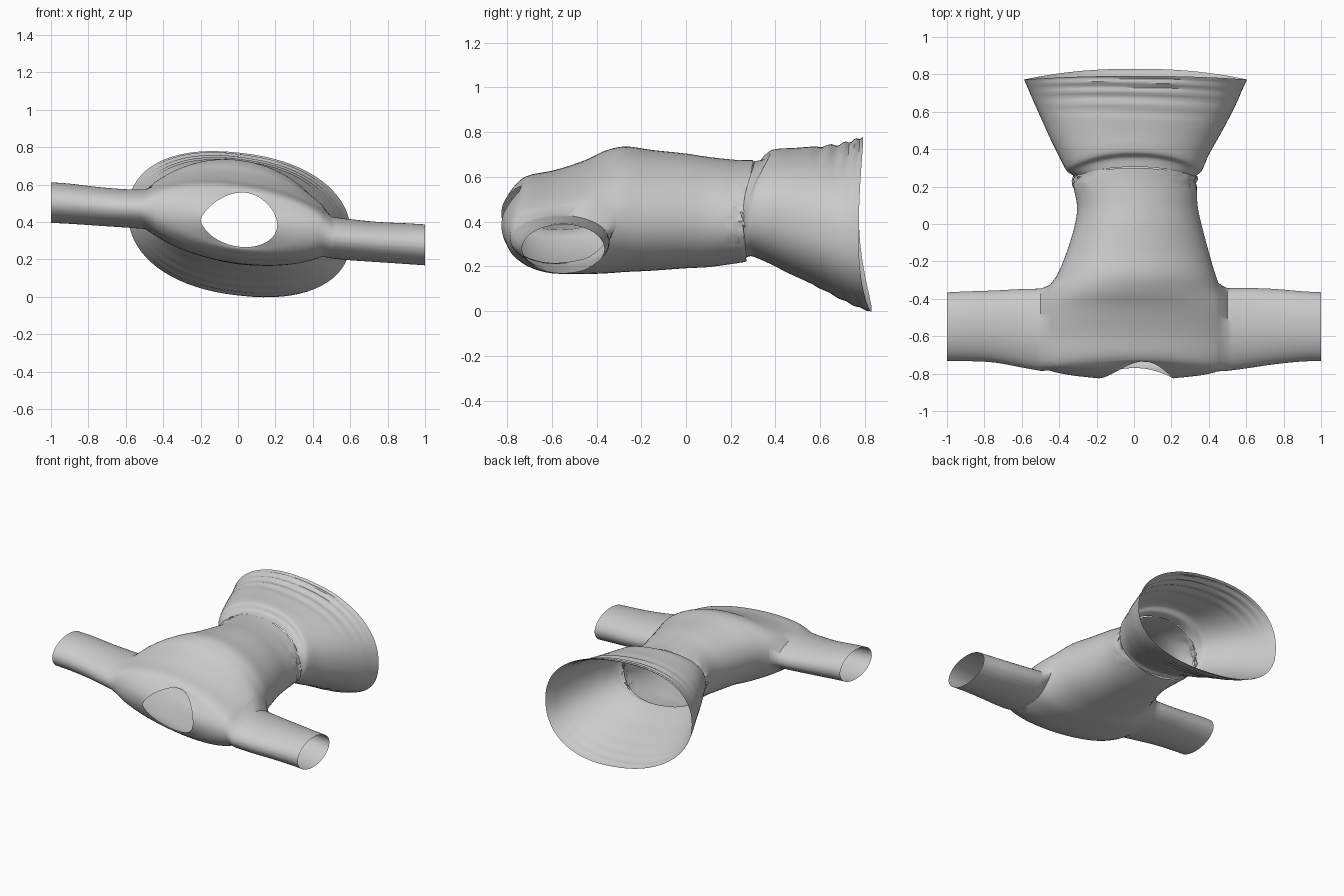
import bpy, bmesh, math, random
from mathutils import Vector

if "Cube" in bpy.data.objects:
    bpy.data.objects.remove(bpy.data.objects["Cube"])

random.seed(4)
SEG = 72


def smooth_rows(rows, n):
    """Catmull-Rom interpolation of section rows, n steps per span."""
    out = []
    for i in range(len(rows) - 1):
        a, b = rows[max(i - 1, 0)], rows[i]
        c, d = rows[i + 1], rows[min(i + 2, len(rows) - 1)]
        for s in range(n):
            t = s / n
            out.append([0.5 * (2 * q + (r - p) * t + (2 * p - 5 * q + 4 * r - w) * t * t
                               + (3 * q - p - 3 * r + w) * t ** 3)
                        for p, q, r, w in zip(a, b, c, d)])
    return out + [list(rows[-1])]


def loft(bm, rows, shear, power=2.0):
    """Rows: y, x_min, x_max, z_min, z_max, y shift at top, y shift at bottom."""
    rings = []
    for y, x0, x1, z0, z1, top, bot in rows:
        ring = []
        for i in range(SEG):
            a = 2 * math.pi * i / SEG
            c, s = math.cos(a), math.sin(a)
            u = math.copysign(abs(c) ** (2 / power), c)
            v = math.copysign(abs(s) ** (2 / power), s)
            x = (x0 + x1) / 2 + u * (x1 - x0) / 2
            z = (z0 + z1) / 2 + v * (z1 - z0) / 2 + shear * u * (x1 - x0) / 2
            ring.append(bm.verts.new((x, y + s * s * (top if s > 0 else bot), z)))
        rings.append(ring)
    for r, q in zip(rings, rings[1:]):
        for i in range(SEG):
            j = (i + 1) % SEG
            bm.faces.new((r[i], r[j], q[j], q[i]))
    return rings


def finish(bm, name):
    bmesh.ops.recalc_face_normals(bm, faces=bm.faces)
    me = bpy.data.meshes.new(name)
    bm.to_mesh(me)
    bm.free()
    ob = bpy.data.objects.new(name, me)
    bpy.context.collection.objects.link(ob)
    bpy.context.view_layer.objects.active = ob
    ob.select_set(True)
    bpy.ops.object.shade_smooth_by_angle(angle=math.radians(40))
    ob.select_set(False)


# Bodice: waist to neckline, wide enough at the shoulders to be cut for sleeves
body = [
    (0.27, -0.32, 0.33, 0.225, 0.67, 0.03, 0),
    (0.21, -0.325, 0.335, 0.215, 0.672, 0.01, 0),
    (0.10, -0.305, 0.34, 0.20, 0.685, 0, 0),
    (0.00, -0.315, 0.36, 0.195, 0.70, 0, 0),
    (-0.15, -0.36, 0.40, 0.185, 0.715, 0, 0),
    (-0.27, -0.41, 0.435, 0.18, 0.73, 0, 0),
    (-0.36, -0.475, 0.47, 0.175, 0.71, 0, 0),
    (-0.46, -0.53, 0.53, 0.175, 0.665, 0.01, 0),
    (-0.60, -0.55, 0.55, 0.18, 0.62, 0.02, 0),
    (-0.71, -0.535, 0.535, 0.205, 0.60, 0.03, 0.02),
    (-0.77, -0.49, 0.49, 0.235, 0.583, 0.05, 0.03),
    (-0.805, -0.38, 0.38, 0.255, 0.565, 0.07, 0.04),
    (-0.825, -0.205, 0.21, 0.268, 0.555, 0.09, 0.055),
]
bm = bmesh.new()
rings = loft(bm, smooth_rows(body, 5), -0.13)

# Neckline narrows towards the top
for k, ring in enumerate(rings[-10:]):
    w = (k + 1) / 10
    for v in ring:
        t = max(0, (v.co.z - 0.41) / 0.15)
        v.co.x += w * t * (0.05 - 0.22 * v.co.x)

# Crumpled gathers at the waist seam
for ring in rings[:6]:
    for v in ring:
        side = abs(v.co.x) / 0.33
        v.co.x *= 1 + random.uniform(-0.03, 0.03) * side
        v.co.y += random.uniform(-0.008, 0.008) * side

# Sleeves: cut the armholes and extrude their edges into tubes
CUT = 0.45
for sgn in (1, -1):
    bmesh.ops.bisect_plane(bm, geom=bm.verts[:] + bm.edges[:] + bm.faces[:],
                           plane_co=(sgn * CUT, 0, 0), plane_no=(sgn, 0, 0),
                           clear_outer=True)
    # stations: |x|, y_min, y_max, z_min, z_max
    if sgn > 0:
        path = [(0.50, -0.785, -0.343, 0.205, 0.428), (0.60, -0.772, -0.342, 0.195, 0.415),
                (0.75, -0.75, -0.347, 0.185, 0.40), (0.90, -0.735, -0.36, 0.175, 0.393),
                (1.00, -0.733, -0.365, 0.168, 0.387)]
    else:
        path = [(0.50, -0.785, -0.345, 0.363, 0.573), (0.60, -0.767, -0.347, 0.37, 0.575),
                (0.75, -0.74, -0.355, 0.38, 0.587), (0.90, -0.733, -0.36, 0.39, 0.605),
                (1.00, -0.733, -0.365, 0.395, 0.612)]
    edges = [e for e in bm.edges if e.is_boundary
             and all(abs(v.co.x - sgn * CUT) < 1e-4 for v in e.verts)]
    pts = [v.co for e in edges for v in e.verts]
    ys, zs = [p.y for p in pts], [p.z for p in pts]
    cy, cz = (min(ys) + max(ys)) / 2, (min(zs) + max(zs)) / 2
    hy, hz = (max(ys) - min(ys)) / 2, (max(zs) - min(zs)) / 2
    angle = {v: math.atan2((v.co.z - cz) / hz, (v.co.y - cy) / hy)
             for e in edges for v in e.verts}
    for x, y0, y1, z0, z1 in smooth_rows(path, 3):
        old_by_pos = {tuple(v.co): a for v, a in angle.items()}
        new = bmesh.ops.extrude_edge_only(bm, edges=edges)["geom"]
        edges = [g for g in new if isinstance(g, bmesh.types.BMEdge)]
        angle = {g: old_by_pos[tuple(g.co)] for g in new if isinstance(g, bmesh.types.BMVert)}
        for v, a in angle.items():
            v.co = Vector((sgn * x, (y0 + y1) / 2 + math.cos(a) * (y1 - y0) / 2,
                           (z0 + z1) / 2 + math.sin(a) * (z1 - z0) / 2))
finish(bm, "bodice_with_sleeves")

# Flared skirt, folded in at the waist and rippled towards the hem
skirt = [
    (0.255, -0.315, 0.325, 0.24, 0.665, 0.05, 0.01),
    (0.275, -0.35, 0.355, 0.25, 0.675, 0.08, 0.01),
    (0.30, -0.37, 0.37, 0.245, 0.71, 0.08, 0.01),
    (0.37, -0.405, 0.40, 0.215, 0.72, 0.05, 0.01),
    (0.45, -0.445, 0.445, 0.175, 0.722, 0.03, 0.01),
    (0.55, -0.49, 0.50, 0.125, 0.728, 0.02, 0.02),
    (0.65, -0.535, 0.55, 0.068, 0.735, 0.02, 0.03),
    (0.72, -0.565, 0.58, 0.028, 0.752, 0.02, 0.045),
    (0.772, -0.588, 0.605, 0.006, 0.77, 0.02, 0.058),
]
rows = smooth_rows(skirt, 5)
bm = bmesh.new()
rings = loft(bm, rows, -0.11, 2.25)
# Soft folds across the upper panel that fade out towards the sides
for i, ring in enumerate(rings[:-1]):
    for j, v in enumerate(ring):
        s = math.sin(2 * math.pi * j / SEG)
        if rows[i][0] > 0.55:
            amp = 0.006 * max(0, s) ** 2 + 0.003 * max(0, -s) ** 2
            v.co.z += amp * math.sin(i * 1.6 + 2.5 * v.co.x)
finish(bm, "flared_skirt")
